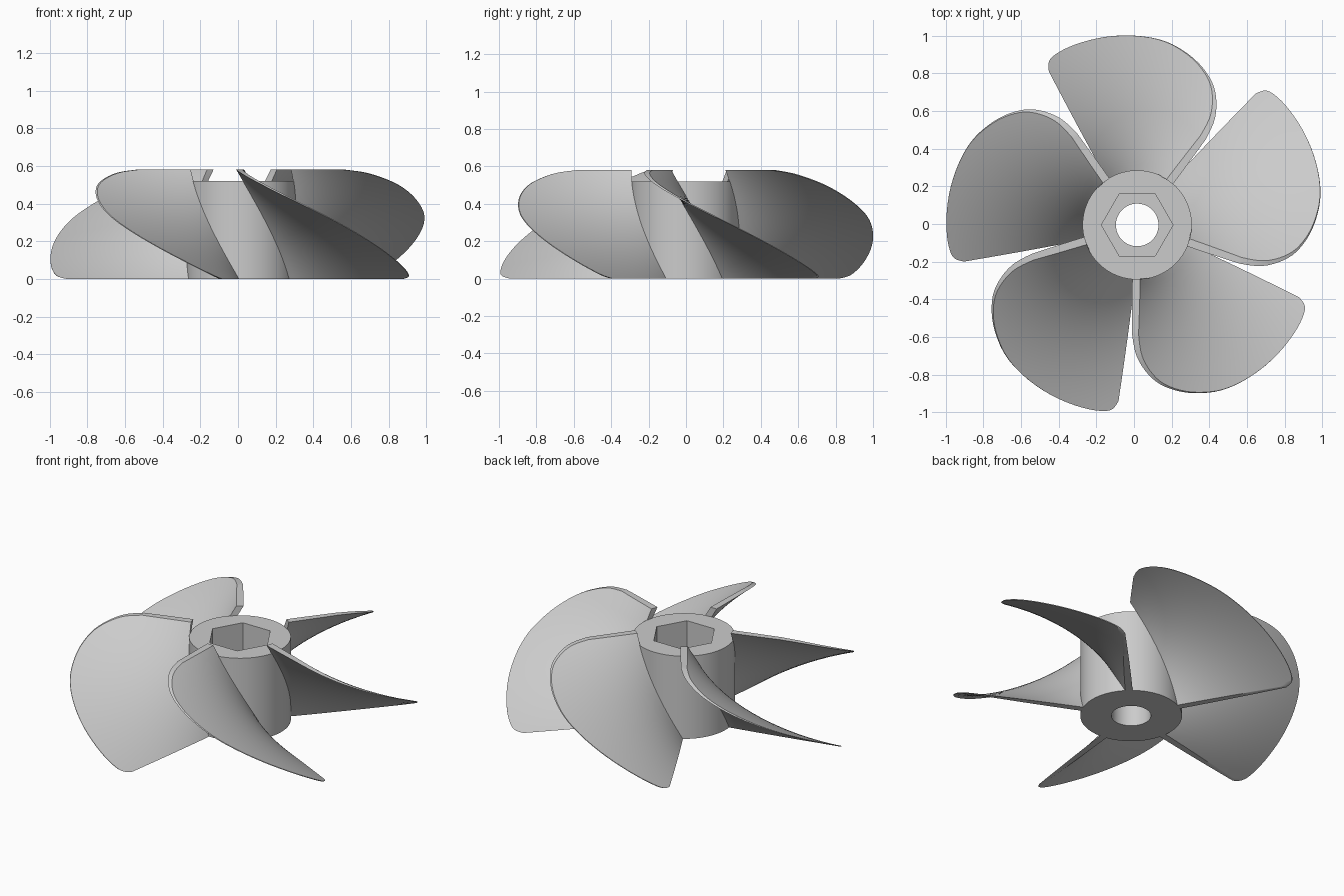
import bpy, bmesh, math
from math import radians, cos, sin, pi

HUB_X, HUB_Y = 0.017, -0.005
BLADES = 5
HUB_R, HUB_H = 0.29, 0.52
BLADE_H = 0.58
TRAIL, LEAD = radians(-24.5), radians(-91)

cube = bpy.data.objects.get("Cube")
if cube:
    bpy.data.objects.remove(cube, do_unlink=True)

grey = bpy.data.materials.new("plain_grey")
grey.use_nodes = True
grey.diffuse_color = (0.6, 0.6, 0.6, 1)
grey.node_tree.nodes["Principled BSDF"].inputs["Base Color"].default_value = (0.6, 0.6, 0.6, 1)


def finish(bm, name, angle):
    """Turn a bmesh into a smooth-shaded object on the hub axis."""
    bmesh.ops.recalc_face_normals(bm, faces=bm.faces)
    mesh = bpy.data.meshes.new(name)
    bm.to_mesh(mesh)
    bm.free()
    mesh.materials.append(grey)
    obj = bpy.data.objects.new(name, mesh)
    bpy.context.collection.objects.link(obj)
    obj.location = (HUB_X, HUB_Y, 0)
    bpy.ops.object.select_all(action='DESELECT')
    obj.select_set(True)
    bpy.context.view_layer.objects.active = obj
    bpy.ops.object.shade_smooth_by_angle(angle=radians(angle))
    return obj


# Hub: rings run around the wall, hexagonal socket and round bore
def round_r(r):
    return lambda a: r


def hex_r(a):
    return 0.19 * cos(pi / 6) / cos(a % (pi / 3) - pi / 6)


SEG = 96
SOCKET_Z = 0.26
section = [(round_r(HUB_R), 0), (round_r(HUB_R), HUB_H), (hex_r, HUB_H),
           (hex_r, SOCKET_Z), (round_r(0.113), SOCKET_Z), (round_r(0.113), 0)]
bm = bmesh.new()
rings = []
for radius, z in section:
    angles = [2 * pi * i / SEG + 1e-6 for i in range(SEG)]
    rings.append([bm.verts.new((radius(a) * cos(a), radius(a) * sin(a), z)) for a in angles])
for k, ring in enumerate(rings):
    after = rings[(k + 1) % len(rings)]
    for i in range(SEG):
        j = (i + 1) % SEG
        bm.faces.new((ring[i], ring[j], after[j], after[i]))
finish(bm, "hub", 30)


# Blade outline: height and outer radius, from trailing to leading edge
outline = [(0, 0.94), (0.012, 0.984), (0.035, 1.003), (0.09, 1.012), (0.2, 1.01),
           (0.315, 0.991), (0.392, 0.951), (0.46, 0.894), (0.515, 0.82),
           (0.562, 0.7), (BLADE_H, 0.58)]


def spline(points, steps):
    """Catmull-Rom samples through the points."""
    pts = [points[0]] + points + [points[-1]]
    out = []
    for a, b, c, d in zip(pts, pts[1:], pts[2:], pts[3:]):
        for s in range(steps):
            t = s / steps
            out.append([0.5 * (2 * q + (r - p) * t + (2 * p - 5 * q + 4 * r - w) * t * t
                               + (3 * q - p - 3 * r + w) * t ** 3)
                        for p, q, r, w in zip(a, b, c, d)])
    return out + [points[-1]]


def half_width(r):
    """Half the level thickness, thinning towards the tip."""
    return 0.021 - 0.016 * max(0, (r - 0.3) / 0.7) ** 1.6


def make_blade(turn, name):
    bm = bmesh.new()
    cols = 20
    root = HUB_R - 0.003
    sides = []
    for side in (-1, 1):
        grid = []
        for z, tip in spline(outline, 5):
            z = min(max(z, 0), BLADE_H)
            row = []
            for c in range(cols + 1):
                r = root + (tip - root) * c / cols
                a = turn + TRAIL + (LEAD - TRAIL) * z / BLADE_H + side * half_width(r) / r
                row.append(bm.verts.new((r * cos(a), r * sin(a), z)))
            grid.append(row)
        for p, q in zip(grid, grid[1:]):
            for c in range(cols):
                bm.faces.new((p[c], p[c + 1], q[c + 1], q[c]))
        # perimeter loop used to close the rim
        loop = (grid[0] + [row[-1] for row in grid[1:]] + grid[-1][-2::-1]
                + [row[0] for row in grid[-2:0:-1]])
        sides.append(loop)
    low, high = sides
    for i in range(len(low)):
        j = (i + 1) % len(low)
        bm.faces.new((low[i], low[j], high[j], high[i]))
    return finish(bm, name, 35)


for n in range(BLADES):
    make_blade(2 * pi * n / BLADES, f"blade_{n + 1}")
